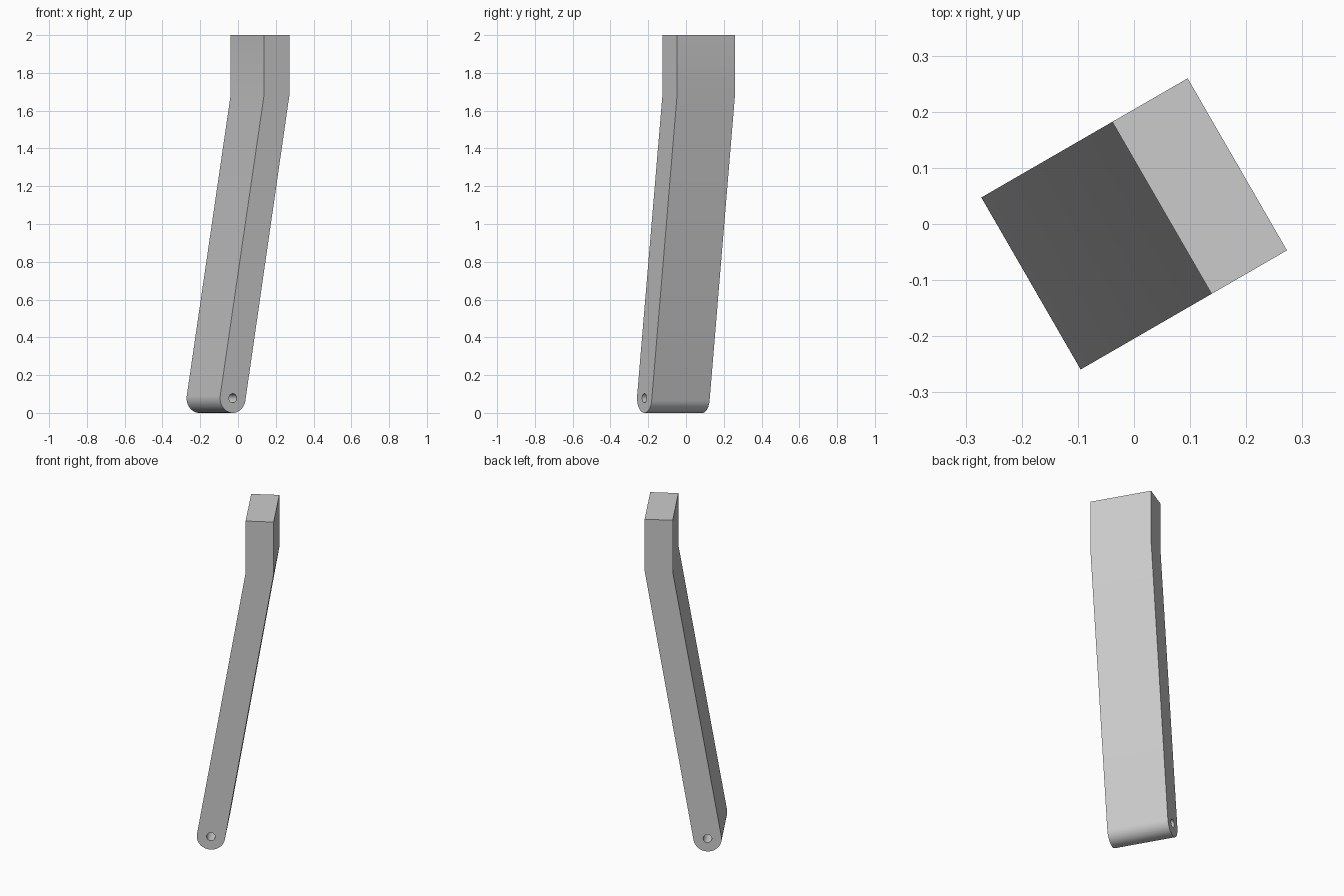
import bpy, bmesh, math
from mathutils import Vector

cube = bpy.data.objects.get("Cube")
if cube:
    bpy.data.objects.remove(cube, do_unlink=True)

# Main sizes
HALF_DEPTH = 0.177
RADIUS = 0.078
HOLE_RADIUS = 0.024
INNER, OUTER = 0.0575, 0.2126   # sides of the upright top block
BEND, TOP = 1.685, 2.0
pivot = Vector((-0.134, RADIUS))


def tangent_angle(x, side):
    """Angle on the rounded foot where the line from the bend touches it."""
    d = Vector((x, BEND)) - pivot
    return math.atan2(d.y, d.x) + side * math.acos(RADIUS / d.length)


def arc(radius, start, end, steps):
    return [pivot + radius * Vector((math.cos(a), math.sin(a)))
            for a in (start + (end - start) * i / steps for i in range(steps + 1))]


# Side profile: upright top, slanted shank, rounded foot
foot = arc(RADIUS, tangent_angle(INNER, 1),
           tangent_angle(OUTER, -1) + 2 * math.pi, 32)
outline = [(OUTER, BEND), (OUTER, TOP), (INNER, TOP), (INNER, BEND)] + foot
hole = arc(HOLE_RADIUS, 0, 2 * math.pi, 24)[:-1]

bm = bmesh.new()
edges = []
for loop in (outline, hole):
    verts = [bm.verts.new((x, -HALF_DEPTH, z)) for x, z in loop]
    edges += [bm.edges.new((v, verts[i - 1])) for i, v in enumerate(verts)]
bmesh.ops.triangle_fill(bm, edges=edges, use_beauty=True, normal=(0, -1, 0))

# Extrude across the width, leaving the pin hole open right through
ext = bmesh.ops.extrude_face_region(bm, geom=bm.faces[:], use_keep_orig=True)
moved = [g for g in ext["geom"] if isinstance(g, bmesh.types.BMVert)]
bmesh.ops.translate(bm, verts=moved, vec=(0, 2 * HALF_DEPTH, 0))
bmesh.ops.recalc_face_normals(bm, faces=bm.faces[:])

mesh = bpy.data.meshes.new("leg")
bm.to_mesh(mesh)
bm.free()

# Plain grey material
grey = bpy.data.materials.new("grey")
grey.use_nodes = True
grey.diffuse_color = (0.6, 0.6, 0.6, 1)
grey.node_tree.nodes["Principled BSDF"].inputs["Base Color"].default_value = (0.6, 0.6, 0.6, 1)
mesh.materials.append(grey)

# Leg turned to its splayed direction
leg = bpy.data.objects.new("leg", mesh)
bpy.context.collection.objects.link(leg)
leg.rotation_euler.z = math.radians(30)
for o in bpy.context.selected_objects:
    o.select_set(False)
leg.select_set(True)
bpy.context.view_layer.objects.active = leg
bpy.ops.object.shade_smooth_by_angle(angle=math.radians(30))
